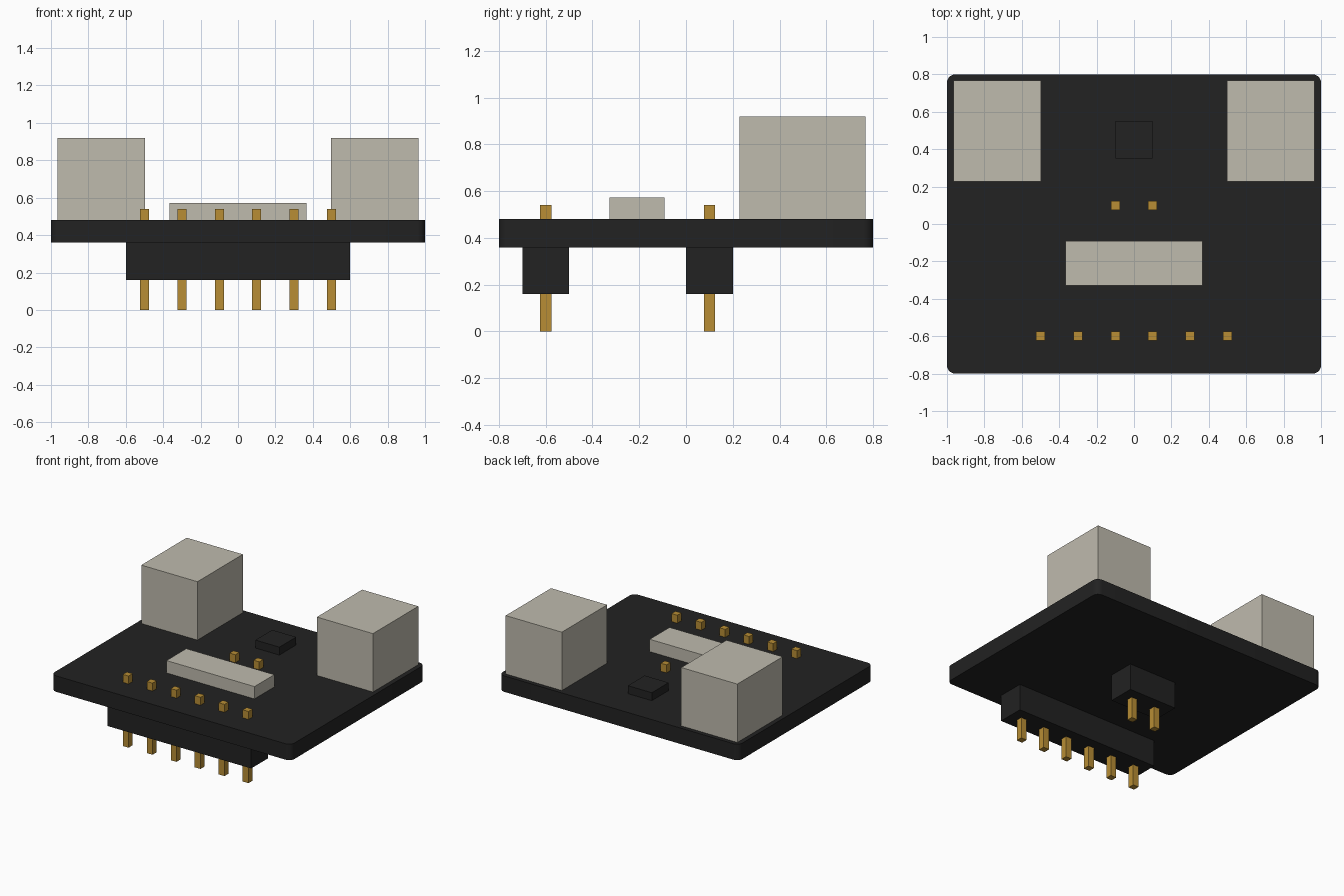
import bpy
import bmesh

cube = bpy.data.objects.get("Cube")
if cube:
    bpy.data.objects.remove(cube, do_unlink=True)


def material(name, rgb):
    m = bpy.data.materials.new(name)
    m.use_nodes = True
    m.diffuse_color = (*rgb, 1)
    m.node_tree.nodes["Principled BSDF"].inputs["Base Color"].default_value = (*rgb, 1)
    return m


black = material("matte black", (0.016, 0.016, 0.016))
beige = material("warm grey", (0.52, 0.495, 0.42))
gold = material("gold", (0.48, 0.27, 0.035))


def box(name, x, y, z, mat, corner=0):
    """Box from (min, max) ranges, with optional rounded vertical corners."""
    bm = bmesh.new()
    bmesh.ops.create_cube(bm, size=1)
    for v in bm.verts:
        v.co = [r[0] if c < 0 else r[1] for c, r in zip(v.co, (x, y, z))]
    if corner:
        upright = [e for e in bm.edges
                   if abs(e.verts[0].co.z - e.verts[1].co.z) > 1e-4]
        bmesh.ops.bevel(bm, geom=upright, offset=corner, segments=6,
                        profile=0.5, affect='EDGES')
    mesh = bpy.data.meshes.new(name)
    bm.to_mesh(mesh)
    bm.free()
    mesh.materials.append(mat)
    obj = bpy.data.objects.new(name, mesh)
    bpy.context.collection.objects.link(obj)
    return obj


BOTTOM, TOP = 0.36, 0.48

# Circuit board with rounded corners
board = box("board", (-1, 1), (-0.8, 0.8), (BOTTOM, TOP), black, corner=0.045)
bpy.context.view_layer.objects.active = board
board.select_set(True)
bpy.ops.object.shade_smooth_by_angle()
board.select_set(False)

# Parts on the upper side
box("left_connector", (0.498, 0.966), (0.228, 0.768), (TOP, 0.92), beige)
box("right_connector", (-0.966, -0.498), (0.228, 0.768), (TOP, 0.92), beige)
box("flat_connector", (-0.367, 0.367), (-0.328, -0.092), (TOP, 0.573), beige)
box("chip", (-0.1, 0.1), (0.35, 0.55), (TOP, 0.54), black)

# Pin headers under the board, with pins passing through it
PIN = 0.024
for label, count, cy in (("front", 6, -0.6), ("rear", 2, 0.1)):
    half = count * 0.1
    box(label + "_header", (-half, half), (cy - 0.1, cy + 0.1), (0.16, BOTTOM), black)
    for i in range(count):
        cx = -half + 0.1 + 0.2 * i
        box(f"{label}_pin_{i + 1}", (cx - PIN, cx + PIN), (cy - PIN, cy + PIN),
            (0, 0.54), gold)
